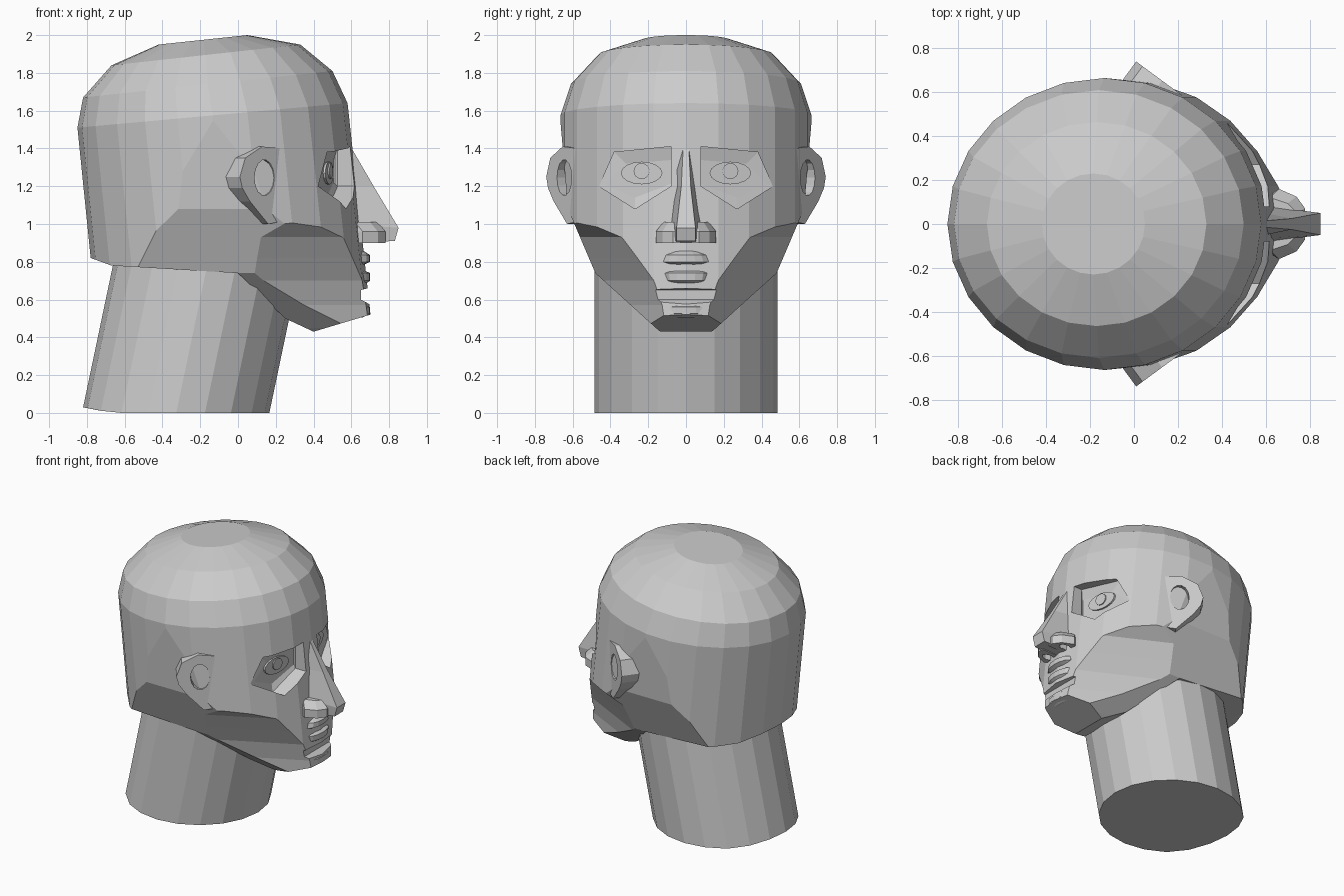
import bpy, bmesh, math
from mathutils import Vector as V

if "Cube" in bpy.data.objects:
    bpy.data.objects.remove(bpy.data.objects["Cube"], do_unlink=True)

clay = bpy.data.materials.new("warm_grey_clay")
clay.use_nodes = True
GREY = (0.6, 0.6, 0.6, 1)
clay.diffuse_color = GREY
clay.node_tree.nodes["Principled BSDF"].inputs["Base Color"].default_value = GREY


def loft(name, rings):
    """Skin a stack of equal rings and cap both ends."""
    bm = bmesh.new()
    rows = [[bm.verts.new(p) for p in r] for r in rings]
    n = len(rows[0])
    for a, b in zip(rows, rows[1:]):
        for i in range(n):
            j = (i + 1) % n
            bm.faces.new((a[i], a[j], b[j], b[i]))
    bm.faces.new(rows[0][::-1])
    bm.faces.new(rows[-1])
    bmesh.ops.recalc_face_normals(bm, faces=bm.faces)
    me = bpy.data.meshes.new(name)
    bm.to_mesh(me)
    bm.free()
    me.materials.append(clay)
    ob = bpy.data.objects.new(name, me)
    bpy.context.scene.collection.objects.link(ob)
    return ob


def prism(name, pts, u, v, w, a, b, origin=(0, 0, 0)):
    """Extrude a flat profile (u, v) along w from a to b."""
    o, u, v, w = V(origin), V(u), V(v), V(w)
    return loft(name, [[o + u * p + v * q + w * d for p, q in pts] for d in (a, b)])


def boolean(ob, cutter, op="DIFFERENCE"):
    mod = ob.modifiers.new("cut", "BOOLEAN")
    mod.operation, mod.object, mod.solver = op, cutter, "EXACT"
    dg = bpy.context.evaluated_depsgraph_get()
    me = bpy.data.meshes.new_from_object(ob.evaluated_get(dg))
    ob.modifiers.clear()
    ob.data = me
    bpy.data.objects.remove(cutter, do_unlink=True)


def oval(cx, cy, rx, ry, n):
    return [(cx + rx * math.cos(math.tau * i / n), cy + ry * math.sin(math.tau * i / n))
            for i in range(n)]


def skull_ring(back, front, width, n=24):
    """Tilted oval spanning two points of the side outline."""
    back, front = V((back[0], 0, back[1])), V((front[0], 0, front[1]))
    return [back.lerp(front, 0.5 + c / 2) + V((0, width * s, 0)) for c, s in oval(0, 0, 1, 1, n)]


X, Y, Z = (1, 0, 0), (0, 1, 0), (0, 0, 1)

# Skull: tilted dome running down into the face
head = loft("head", [
    skull_ring((-0.42, 1.95), (0.05, 2.0), 0.23),
    skull_ring((-0.67, 1.84), (0.33, 1.95), 0.465),
    skull_ring((-0.82, 1.67), (0.5, 1.81), 0.61),
    skull_ring((-0.85, 1.51), (0.58, 1.64), 0.665),
    skull_ring((-0.717, 0.2), (0.722, 0.33), 0.665)])

# Trim to the jaw outline from the side, then to the tapering outline from the front
side = [(-1, 2.2), (-1, 0.85), (-0.78, 0.82), (-0.67, 0.78), (0, 0.74),
        (0.25, 0.5), (0.4, 0.43), (0.7, 0.52), (1, 0.61), (1, 2.2)]
boolean(head, prism("side_trim", side, X, Z, Y, -1, 1), "INTERSECT")
half = [(0.1, 0.4), (0.16, 0.45), (0.48, 0.74), (0.625, 1.08), (0.667, 1.57), (0.8, 2.2)]
outline = half + [(-y, z) for y, z in reversed(half)]
boolean(head, prism("front_trim", outline, Y, Z, X, -1.2, 1.2), "INTERSECT")

# Groove between lower lip and chin
boolean(head, prism("chin_groove", [(0.8, 0.69), (0.65, 0.65), (0.65, 0.6), (0.8, 0.52)],
                    X, Z, Y, -0.5, 0.5))

hollow = [(0.9, 1.04), (0.66, 1.02), (0.555, 0.93), (0.504, 0.82), (0.45, 0.7),
          (0.42, 0.57), (0.4, 0.3), (0.9, 0.3)]
socket_rim = [(0.08, 1.41), (0.38, 1.38), (0.46, 1.2), (0.27, 1.08), (0.08, 1.2)]
socket_bed = [(0.06, 1.34), (0.32, 1.32), (0.43, 1.21), (0.27, 1.14), (0.06, 1.22)]
ear_outline = [(-0.05, 1.40), (0.09, 1.41), (0.2, 1.35), (0.236, 1.25), (0.22, 1.19),
               (0.17, 1.12), (0.05, 1.0), (-0.02, 1.01)]
wing_base = [(0.58, 0.03), (0.58, 0.11), (0.66, 0.16), (0.74, 0.125), (0.78, 0.07), (0.78, 0.03)]

for s, tag in ((1, "left"), (-1, "right")):
    # Cheek hollow under the cheekbone
    boolean(head, prism("cheek_cut", hollow, (0.454, 0.891 * s, 0), Z,
                        (0.891, -0.454 * s, 0), -1.5, 1.5))
    # Eye socket with a sloping brow and lid
    boolean(head, loft("socket_cut", [
        [(0.70, s * y, z) for y, z in socket_rim],
        [(0.55 - 0.28 * y, s * y, z) for y, z in socket_rim],
        [(0.52 - 0.2 * y, s * y, z) for y, z in socket_bed]]))
    # Eye and iris as low discs
    for part, rx, rz, top in (("eye", 0.11, 0.06, 0.012), ("iris", 0.042, 0.042, 0.02)):
        prism(tag + "_" + part, oval(0.235, 1.27 + 0.01 * (part == "iris"), rx, rz, 16),
              (-0.2, s, 0), Z, X, -0.02, top, (0.52, 0, 0))
    # Ear: angled slab with an oval recess
    frame = ((-0.805, 0.593 * s, 0), Z, (0.593, 0.805 * s, 0))
    root = (0.2, 0.6 * s, 0)
    ear = prism(tag + "_ear", ear_outline, *frame, -0.125, 0, root)
    boolean(ear, prism("ear_cut", oval(0.075, 1.245, 0.065, 0.095, 14), *frame,
                       -0.07, 0.1, root))
    # Nostril wing
    wing = loft(tag + "_nostril", [
        [(x, s * y, 0.9) for x, y in wing_base],
        [(x, s * y, 0.96) for x, y in wing_base],
        [(x - 0.04, s * y * 0.75, 1.01) for x, y in wing_base]])
    boolean(wing, prism("nostril_cut", oval(0.68, 0.088 * s, 0.05, 0.03, 8),
                        X, Y, Z, 0.85, 0.95))

# Nose: wedge widening towards the tip
loft("nose", [
    [(back, -w, zb), (front, -r, z), (front, r, z), (back, w, zb)]
    for zb, z, back, w, front, r in (
        (1.38, 1.40, 0.5, 0.07, 0.602, 0.015),
        (1.2, 1.2, 0.5, 0.07, 0.718, 0.025),
        (1.0, 0.98, 0.58, 0.085, 0.85, 0.05),
        (0.9, 0.91, 0.58, 0.07, 0.83, 0.05))])


# Lips: faceted half discs, narrowing above and below
def lip(name, levels):
    loft(name, [[(0.58 + (front - 0.58) * max(0, math.sin(a)) ** 0.5, w * math.cos(a), z)
                 for a in (math.pi * i / 8 for i in range(9))] for z, w, front in levels])


lip("upper_lip", [(0.86, 0.07, 0.66), (0.835, 0.115, 0.7), (0.8, 0.13, 0.7), (0.78, 0.11, 0.655)])
lip("lower_lip", [(0.76, 0.11, 0.655), (0.74, 0.13, 0.7), (0.7, 0.12, 0.7), (0.67, 0.07, 0.655)])
lip("chin", [(0.575, 0.13, 0.68), (0.56, 0.14, 0.7), (0.525, 0.14, 0.7), (0.505, 0.11, 0.66)])

# Neck: leaning column, base trimmed level with the ground
base = [(x, y, max(0, 0.03 - (x + 0.82) * 0.2)) for x, y in oval(-0.327, 0, 0.493, 0.485, 20)]
loft("neck", [base, [(x + 0.21 * (0.9 - z), y, 0.9) for x, y, z in base]])
